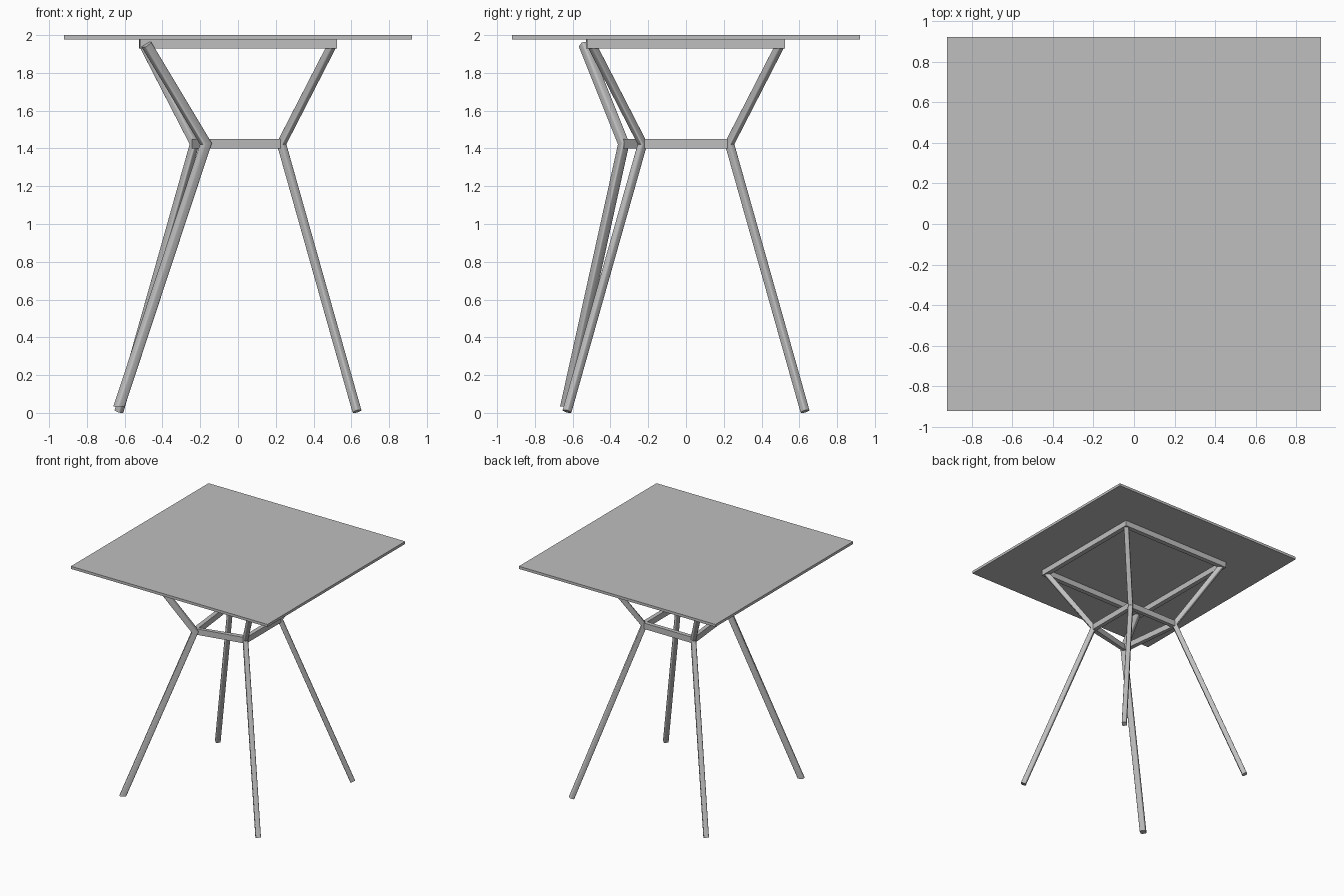
import bpy, bmesh, math
from mathutils import Vector

cube = bpy.data.objects.get("Cube")
if cube:
    bpy.data.objects.remove(cube, do_unlink=True)

grey = bpy.data.materials.new("plain grey")
grey.use_nodes = True
colour = (0.52, 0.52, 0.52, 1)
grey.diffuse_color = colour
grey.node_tree.nodes["Principled BSDF"].inputs["Base Color"].default_value = colour


def finish(bm, name, smooth=False):
    bmesh.ops.recalc_face_normals(bm, faces=bm.faces[:])
    mesh = bpy.data.meshes.new(name)
    bm.to_mesh(mesh)
    bm.free()
    mesh.materials.append(grey)
    obj = bpy.data.objects.new(name, mesh)
    bpy.context.collection.objects.link(obj)
    if smooth:
        bpy.ops.object.select_all(action='DESELECT')
        obj.select_set(True)
        bpy.context.view_layer.objects.active = obj
        bpy.ops.object.shade_smooth_by_angle(angle=math.radians(40))
    return obj


def rounded_square(half, radius, steps=3):
    """Outline of a square tube with rounded corners."""
    points = []
    for q in range(4):
        mid = math.pi / 4 + q * math.pi / 2
        c = half - radius
        cx, cy = math.copysign(c, math.cos(mid)), math.copysign(c, math.sin(mid))
        for s in range(steps + 1):
            a = q * math.pi / 2 + s * math.pi / 2 / steps
            points.append((cx + radius * math.cos(a), cy + radius * math.sin(a)))
    return points


def leg(name, foot, waist, top, half, flat_ends=False):
    """Tube swept through three points with a mitred bend at the waist."""
    path = [Vector(foot), Vector(waist), Vector(top)]
    lower = (path[1] - path[0]).normalized()
    upper = (path[2] - path[1]).normalized()
    up = Vector((0, 0, 1))
    side = lower.cross(up).normalized()
    cuts = [(lower, up if flat_ends else lower),
            (lower, (lower + upper).normalized()),
            (upper, upper)]
    bm = bmesh.new()
    rings = []
    for p, (d, n) in zip(path, cuts):
        v = d.cross(side).normalized()
        ring = []
        for a, b in rounded_square(half, half * 0.45):
            off = side * a + v * b
            off -= d * (off.dot(n) / d.dot(n))
            ring.append(bm.verts.new(p + off))
        rings.append(ring)
    count = len(rings[0])
    for r, s in zip(rings, rings[1:]):
        for i in range(count):
            j = (i + 1) % count
            bm.faces.new((r[i], r[j], s[j], s[i]))
    bm.faces.new(rings[0])
    bm.faces.new(rings[-1])
    return finish(bm, name, True)


def frame(name, corners, width, low, high):
    """Four-sided ring of flat bars."""
    bm = bmesh.new()
    loops = []
    for x, y in corners:
        dx, dy = math.copysign(width / 2, x), math.copysign(width / 2, y)
        loops.append([bm.verts.new((x + s * dx, y + s * dy, z))
                      for s, z in ((1, low), (1, high), (-1, high), (-1, low))])
    for i in range(4):
        a, b = loops[i], loops[(i + 1) % 4]
        for k in range(4):
            m = (k + 1) % 4
            bm.faces.new((a[k], a[m], b[m], b[k]))
    return finish(bm, name)


# Table top
bm = bmesh.new()
bmesh.ops.create_cube(bm, size=1)
bmesh.ops.scale(bm, vec=(1.84, 1.84, 0.022), verts=bm.verts[:])
bmesh.ops.translate(bm, vec=(0, 0, 1.989), verts=bm.verts[:])
finish(bm, "table_top")

# Three matching legs
for name, sx, sy in (("front_left_leg", 1, -1),
                     ("back_left_leg", 1, 1),
                     ("back_right_leg", -1, 1)):
    leg(name, (0.63 * sx, 0.63 * sy, 0.008), (0.23 * sx, 0.23 * sy, 1.425),
        (0.5 * sx, 0.5 * sy, 1.95), 0.02)

# Offset leg with a flat-cut foot
leg("front_right_leg", (-0.63, -0.637, 0.033), (-0.17, -0.33, 1.425),
    (-0.485, -0.54, 1.95), 0.024, True)

# Bars at the waist and under the top
frame("waist_frame", [(-0.17, -0.32), (0.23, -0.23), (0.23, 0.23), (-0.23, 0.23)],
      0.035, 1.40, 1.45)
frame("top_frame", [(-0.5, -0.51), (0.505, -0.505), (0.505, 0.505), (-0.505, 0.505)],
      0.04, 1.93, 1.978)
